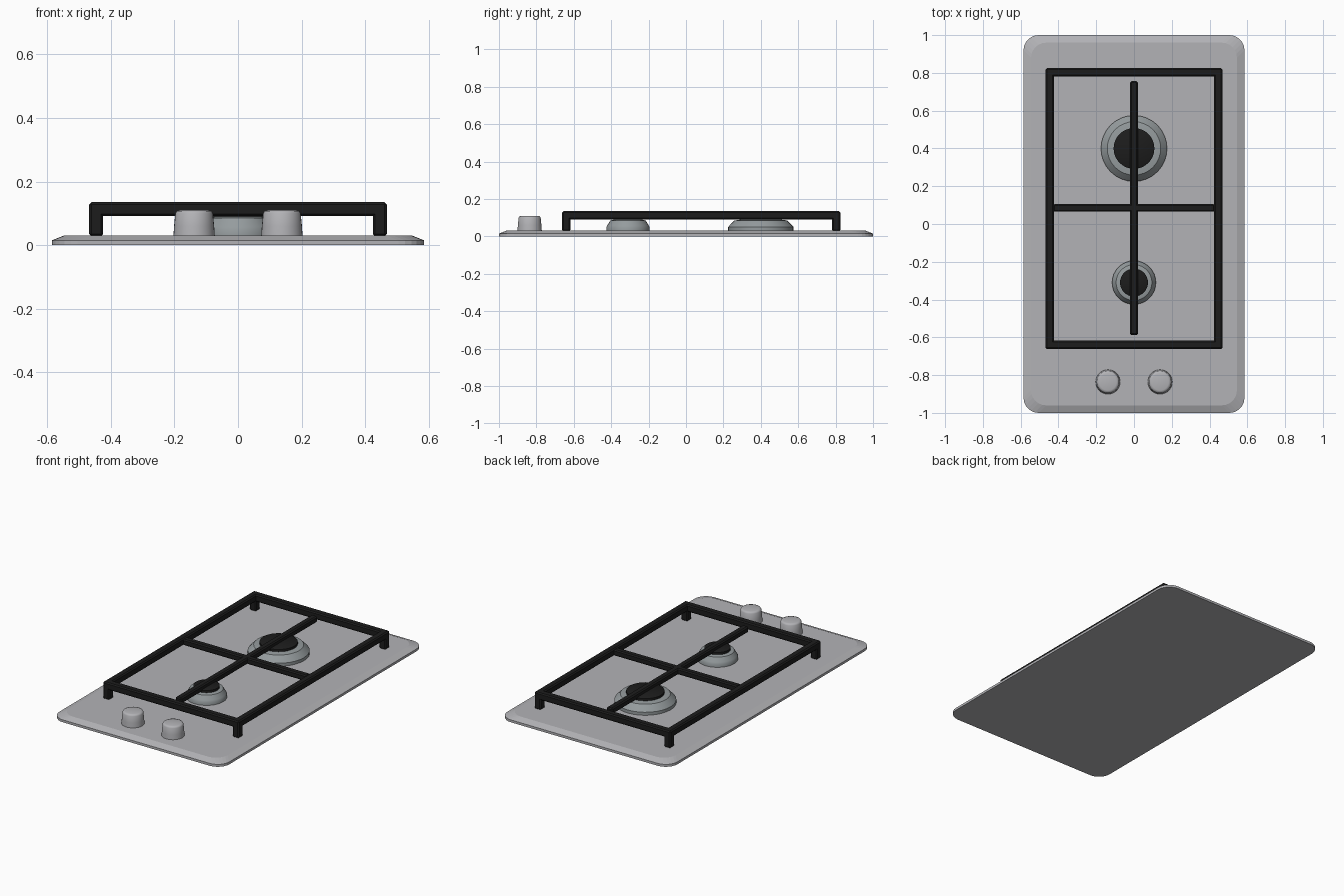
import bpy, bmesh, math

cube = bpy.data.objects.get("Cube")
if cube:
    bpy.data.objects.remove(cube, do_unlink=True)


def material(name, rgb):
    m = bpy.data.materials.new(name)
    m.use_nodes = True
    colour = (*rgb, 1)
    m.diffuse_color = colour
    m.node_tree.nodes["Principled BSDF"].inputs["Base Color"].default_value = colour
    return m


steel = material("brushed steel", (0.45, 0.45, 0.47))
alloy = material("burner alloy", (0.30, 0.33, 0.34))
iron = material("black iron", (0.012, 0.012, 0.012))


def finish(name, bm, mat, smooth=None):
    bmesh.ops.recalc_face_normals(bm, faces=bm.faces)
    mesh = bpy.data.meshes.new(name)
    bm.to_mesh(mesh)
    bm.free()
    mesh.materials.append(mat)
    ob = bpy.data.objects.new(name, mesh)
    bpy.context.scene.collection.objects.link(ob)
    if smooth:
        bpy.ops.object.select_all(action='DESELECT')
        ob.select_set(True)
        bpy.context.view_layer.objects.active = ob
        bpy.ops.object.shade_smooth_by_angle(angle=math.radians(smooth))
    return ob


def skin(bm, rings):
    """Join matching loops of points and cap both ends."""
    loops = [[bm.verts.new(p) for p in ring] for ring in rings]
    n = len(loops[0])
    for a, b in zip(loops, loops[1:]):
        for i in range(n):
            j = (i + 1) % n
            bm.faces.new((a[i], a[j], b[j], b[i]))
    bm.faces.new(loops[0])
    bm.faces.new(loops[-1])


def lathe(name, x, y, profile, mat, sides=32, smooth=35):
    bm = bmesh.new()
    angles = [2 * math.pi * i / sides for i in range(sides)]
    skin(bm, [[(x + r * math.cos(a), y + r * math.sin(a), z) for a in angles]
              for r, z in profile])
    return finish(name, bm, mat, smooth)


def bar(name, lo, hi, bevel=0.007):
    bm = bmesh.new()
    bmesh.ops.create_cube(bm, size=1)
    for v in bm.verts:
        v.co = [(a + b) / 2 + c * (b - a) for a, b, c in zip(lo, hi, v.co)]
    bmesh.ops.bevel(bm, geom=bm.edges[:], offset=bevel, segments=1, affect='EDGES')
    return finish(name, bm, iron)


def rounded_outline(inset, z, half_x=0.585, half_y=1.0, radius=0.08, steps=6):
    points = []
    for quarter, (sx, sy) in enumerate([(1, 1), (-1, 1), (-1, -1), (1, -1)]):
        for i in range(steps + 1):
            a = (quarter + i / steps) * math.pi / 2
            points.append((sx * (half_x - inset - radius) + radius * math.cos(a),
                           sy * (half_y - inset - radius) + radius * math.sin(a), z))
    return points


# Hob plate with rounded corners and a sloping rim
bm = bmesh.new()
skin(bm, [rounded_outline(0, 0), rounded_outline(0, 0.015), rounded_outline(0.04, 0.031)])
finish("hob_plate", bm, steel)

# Burners: flared base with a raised crown, and a dark cap
for label, y, r, cap in (("rear", 0.4, 0.175, 0.108), ("front", -0.31, 0.116, 0.074)):
    mid = (r + cap) / 2
    lathe(label + "_burner_base", 0, y,
          [(r, 0.03), (r, 0.05), (r * 0.95, 0.06), (mid, 0.085), (cap, 0.09)], alloy)
    lathe(label + "_burner_cap", 0, y,
          [(cap, 0.088), (cap, 0.104), (cap - 0.006, 0.108)], iron)

# Control knobs
for label, x in (("right", -0.138), ("left", 0.138)):
    lathe(label + "_knob", x, -0.836,
          [(0.065, 0.03), (0.063, 0.06), (0.059, 0.1), (0.055, 0.107), (0.045, 0.11)],
          steel, smooth=60)

# Pan support: outer frame, corner legs and crossing bars
X, FRONT, BACK, W = 0.468, -0.662, 0.825, 0.044
LOW, TOP = 0.091, 0.135
for label, y in (("front", FRONT), ("back", BACK - W)):
    bar(label + "_frame_bar", (-X, y, LOW), (X, y + W, TOP))
    for side, x in (("right", -X), ("left", X - W)):
        bar(f"{label}_{side}_leg", (x, y, 0.028), (x + W, y + W, TOP - 0.01))
for side, x in (("right", -X), ("left", X - W)):
    bar(side + "_frame_bar", (x, FRONT, LOW), (x + W, BACK, TOP))
bar("long_support_bar", (-0.02, -0.588, 0.094), (0.02, 0.756, 0.132))
bar("cross_support_bar", (-X + W - 0.004, 0.065, 0.094), (X - W + 0.004, 0.105, 0.132))
